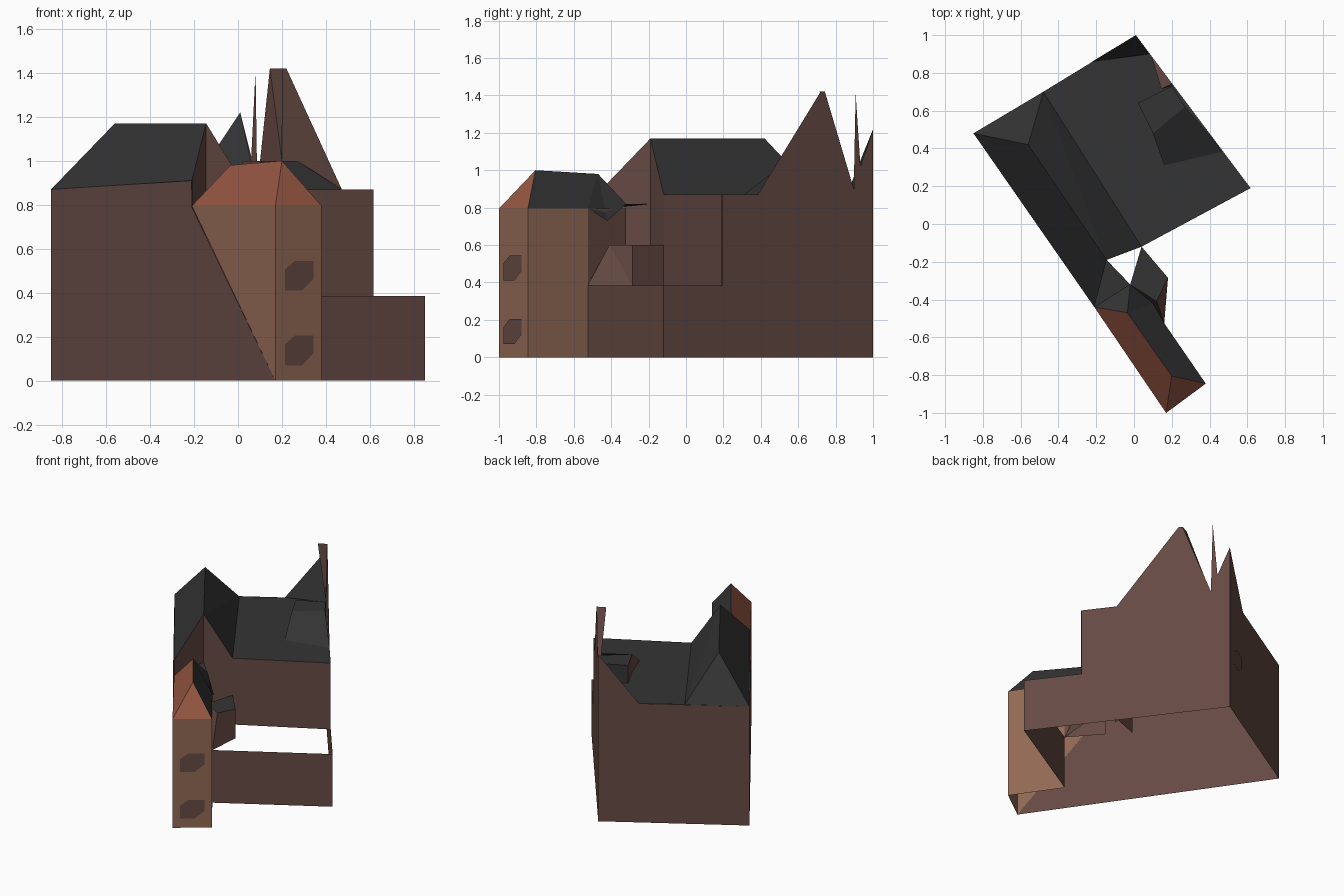
import bpy
import bmesh
from mathutils import Vector

if "Cube" in bpy.data.objects:
    bpy.data.objects.remove(bpy.data.objects["Cube"], do_unlink=True)


def material(name, rgb):
    mat = bpy.data.materials.new(name)
    mat.use_nodes = True
    colour = (*rgb, 1)
    mat.diffuse_color = colour
    mat.node_tree.nodes["Principled BSDF"].inputs["Base Color"].default_value = colour
    return mat


brown = material("dark brown wall", (0.13, 0.067, 0.056))
tan = material("light brown wall", (0.28, 0.14, 0.088))
red = material("red brown roof", (0.31, 0.095, 0.055))
slate = material("dark slate", (0.034, 0.034, 0.034))

MAIN_CENTRE = Vector((-0.05, 0.2, 0.4))
WING_CENTRE = Vector((0.08, -0.7, 0.4))


def surface(name, mat, faces, centre=MAIN_CENTRE):
    """Join flat polygons into one part, facing away from the centre."""
    bm = bmesh.new()
    for points in faces:
        face = bm.faces.new([bm.verts.new(p) for p in points])
        face.normal_update()
        if face.normal.dot(face.calc_center_median() - centre) < 0:
            face.normal_flip()
    bmesh.ops.remove_doubles(bm, verts=bm.verts, dist=0.0005)
    mesh = bpy.data.meshes.new(name)
    bm.to_mesh(mesh)
    bm.free()
    mesh.materials.append(mat)
    obj = bpy.data.objects.new(name, mesh)
    bpy.context.collection.objects.link(obj)
    return obj


def at(plan, z):
    return Vector((plan[0], plan[1], z))


def along(p, q, t, z):
    return at(Vector(p).lerp(Vector(q), t), z)


def wall(p, q, profile):
    """Vertical polygon over the plan line p-q; profile is (fraction, height)."""
    return [along(p, q, t, z) for t, z in profile]


def band(p, q, low, high):
    return wall(p, q, [(0, low), (1, low), (1, high), (0, high)])


# Plan corners
west = (-0.85, 0.48)
north = (0.01, 1.0)
east = (0.617, 0.19)
low_east = (0.85, -0.12)
inner = (0.04, -0.12)
gable = (-0.145, -0.19)
joint = (-0.21, -0.44)
wing_south = (0.17, -1.0)
wing_east = (0.38, -0.845)
wing_end = (0.16, -0.525)
nook = (-0.02, -0.32)
valley = (-0.48, 0.70)

LOW, EAVE, RIDGE, WING = 0.385, 0.87, 1.17, 0.795

# Main walls
surface("long_wall", brown, [wall(west, wing_south, [
    (0, 0), (1, 0), (0.625, WING), (0.625, 0.91), (0, EAVE)])])
surface("back_wall", brown, [wall(north, west, [
    (0, 0), (1, 0), (1, EAVE), (0.27, EAVE), (0, 1.22)])])
surface("spiked_wall", brown, [wall(north, low_east, [
    (0, 0), (0, 1.22), (0.06, 1.02), (0.083, 1.41), (0.092, 0.9),
    (0.23, 1.42), (0.25, 1.42), (0.55, EAVE), (0.72, EAVE),
    (0.72, LOW), (1, LOW), (1, 0)])])
surface("overhanging_wall", brown, [band(inner, east, LOW, EAVE)])
surface("low_front_wall", brown, [band(wing_end, low_east, 0, LOW)])
surface("gable_walls", brown, [
    [at(joint, 0.6), at(gable, 0.6), at(gable, RIDGE), at(joint, 0.91)],
    [at(gable, LOW), at(inner, LOW), at(inner, EAVE), at(gable, RIDGE)]])

# Main roofs
ridge_back = (-0.56, 0.42)
surface("pitched_roof", slate, [
    [at(west, EAVE), at(joint, 0.91), at(gable, RIDGE), at(ridge_back, RIDGE)],
    [at(west, EAVE), at(ridge_back, RIDGE), at(valley, EAVE)],
    [at(ridge_back, RIDGE), at(gable, RIDGE), at(valley, EAVE)],
    [at(valley, EAVE), at(gable, RIDGE), at(inner, EAVE)]])
surface("flat_roof", slate, [[at(p, EAVE) for p in (valley, inner, east, north)]])
surface("corner_roof", slate, [
    [at(north, 1.22), along(north, west, 0.27, EAVE), at((0.08, 0.9), 0.9)]])

# Buttress behind the tall spike
peak = along(north, low_east, 0.23, 1.42)
foot = along(north, low_east, 0.095, 0.9)
tip = at((0.145, 0.715), 1.42)
heel = at((0.2, 0.73), 1.0)
surface("spike_buttress", brown, [
    [tip, peak, foot], [tip, foot, heel], [tip, heel, peak]])

# Shed dormer leaning on the spiked wall
a, b, c, d = (0.02, 0.64), (0.2, 0.73), (0.27, 0.62), (0.1, 0.48)
sill = at((0.16, 0.31), EAVE)
wall_foot = along(north, low_east, 0.55, EAVE)
surface("dormer_roof", slate, [
    [at(p, 1.0) for p in (a, b, c, d)],
    [at(d, 1.0), at(c, 1.0), wall_foot, sill],
    band(a, b, EAVE, 1.0)])
surface("dormer_cheek", brown, [
    band(a, d, EAVE, 1.0), [at(d, 1.0), sill, at(d, EAVE)]])

# Wing walls
surface("wing_walls", tan, [
    [at(joint, WING), at(wing_south, 0), at(wing_south, WING)],
    band(wing_south, wing_east, 0, WING),
    band(wing_east, wing_end, 0, WING)], WING_CENTRE)
surface("wing_inner_wall", brown, [band(wing_end, nook, LOW, WING)], WING_CENTRE)

# Wing roof
front_top = at((0.2, -0.805), 1.0)
back_top = at((-0.035, -0.47), 0.98)
notch = at((0.1, -0.42), 0.73)
surface("wing_red_roof", red, [
    [at(joint, WING), at(wing_south, WING), front_top, back_top],
    [at(wing_south, WING), at(wing_east, WING), front_top]], WING_CENTRE)
surface("wing_slate_roof", slate, [
    [front_top, at(wing_east, WING), at(wing_end, WING), back_top],
    [back_top, at(wing_end, WING), notch],
    [back_top, notch, at(nook, 0.82)],
    [back_top, at(nook, 0.82), at(joint, WING)],
    [at(joint, WING), at(nook, 0.82), at(gable, 0.82)]], WING_CENTRE)

# Small bay between wing and main block
bay = (0.18, -0.285)
bay_top = (0.12, -0.41)
surface("bay_walls", brown, [
    band(inner, bay, LOW, 0.6),
    [at(bay, LOW), at(bay, 0.6), at(bay_top, 0.6)],
    [at(bay, LOW), at(bay_top, 0.6), at(wing_end, LOW)],
    [at(wing_end, LOW), at(bay_top, 0.6), at(nook, 0.6)]], WING_CENTRE)
surface("bay_roof", slate, [
    [at(p, 0.6) for p in (inner, bay, bay_top, nook)]], Vector((0, -0.3, 0)))


# Windows: clipped plates just in front of the walls
def window(name, p, q, left, right, bottom, centre):
    shape = [(0, 0), (0.6, 0), (1, 0.4), (1, 1), (0.35, 1), (0, 0.7)]
    points = wall(p, q, [(left + (right - left) * u, bottom + 0.135 * v)
                         for u, v in shape])
    out = Vector((q[1] - p[1], p[0] - q[0], 0)).normalized() * 0.005
    surface(name, brown, [[pt + out for pt in points]], centre)


for label, height in (("lower", 0.07), ("upper", 0.41)):
    window(label + "_wing_window", wing_south, wing_east, 0.19, 0.81, height, WING_CENTRE)
window("back_window", north, west, 0.07, 0.23, 0.365, MAIN_CENTRE)
